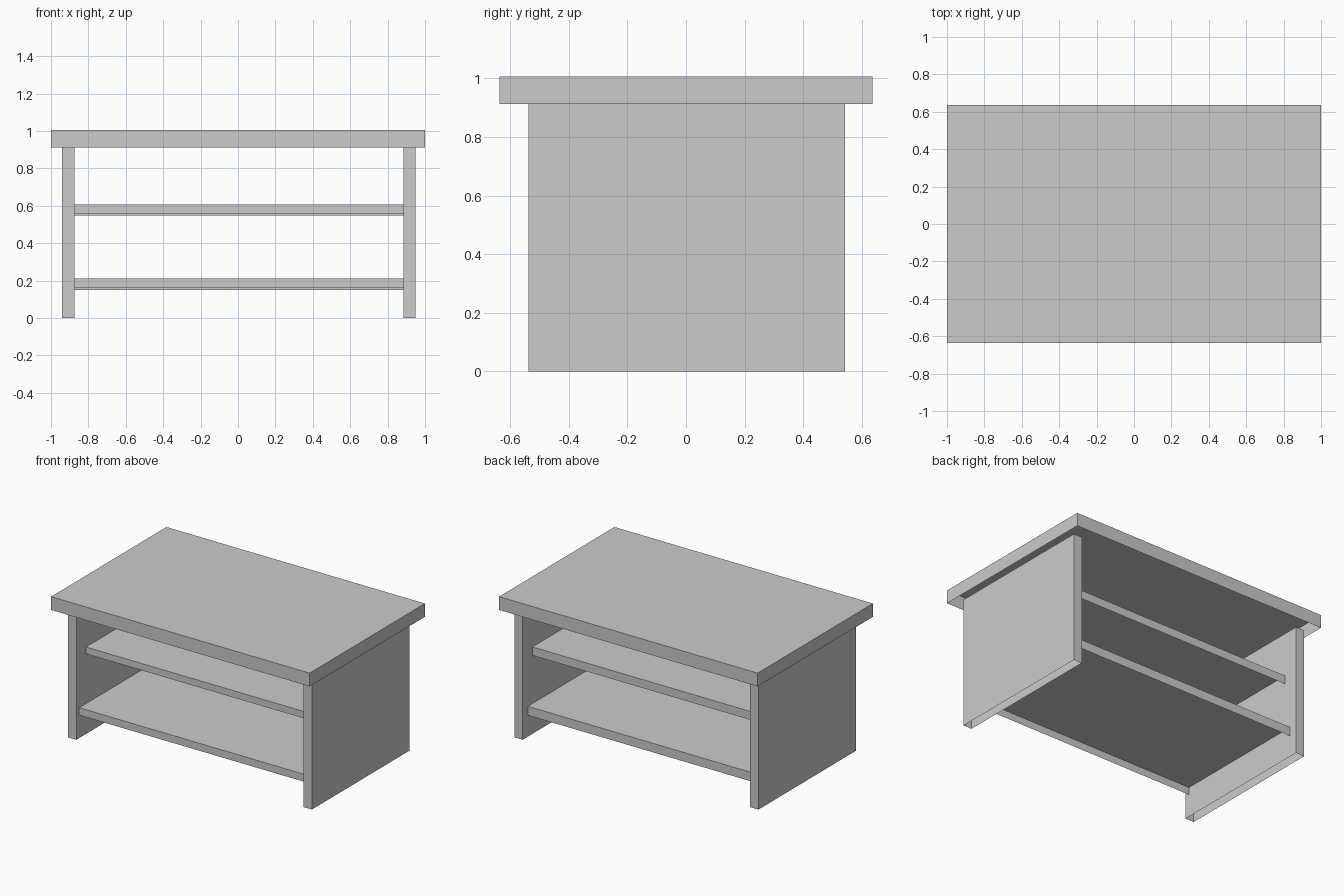
import bpy, bmesh

if "Cube" in bpy.data.objects:
    bpy.data.objects.remove(bpy.data.objects["Cube"])

grey = bpy.data.materials.new("plain grey")
grey.diffuse_color = (0.6, 0.6, 0.6, 1)
grey.use_nodes = True
grey.node_tree.nodes["Principled BSDF"].inputs["Base Color"].default_value = grey.diffuse_color


def open_box(name, x, y, z, front_lift=0.0):
    """Box shell with no bottom; front_lift raises the lower front edge."""
    bm = bmesh.new()
    bmesh.ops.create_cube(bm, size=1)
    for v in bm.verts:
        front, low = v.co.y < 0, v.co.z < 0
        v.co = (x[v.co.x > 0], y[v.co.y > 0], z[v.co.z > 0])
        if front and low:
            v.co.z += front_lift
    bm.normal_update()
    bottom = [f for f in bm.faces if f.normal.z < -0.5]
    bmesh.ops.delete(bm, geom=bottom, context='FACES_ONLY')
    mesh = bpy.data.meshes.new(name)
    bm.to_mesh(mesh)
    bm.free()
    mesh.materials.append(grey)
    obj = bpy.data.objects.new(name, mesh)
    bpy.context.collection.objects.link(obj)
    return obj


# Table top
open_box("table_top", (-1, 1), (-0.637, 0.637), (0.913, 1.006))

# Side panels
open_box("left_panel", (-0.941, -0.875), (-0.537, 0.543), (0, 0.914))
open_box("right_panel", (0.884, 0.948), (-0.537, 0.543), (0, 0.914))

# Shelves between the panels
open_box("lower_shelf", (-0.876, 0.885), (-0.505, 0.485), (0.149, 0.212), 0.011)
open_box("upper_shelf", (-0.876, 0.885), (-0.43, 0.435), (0.549, 0.608), 0.011)
